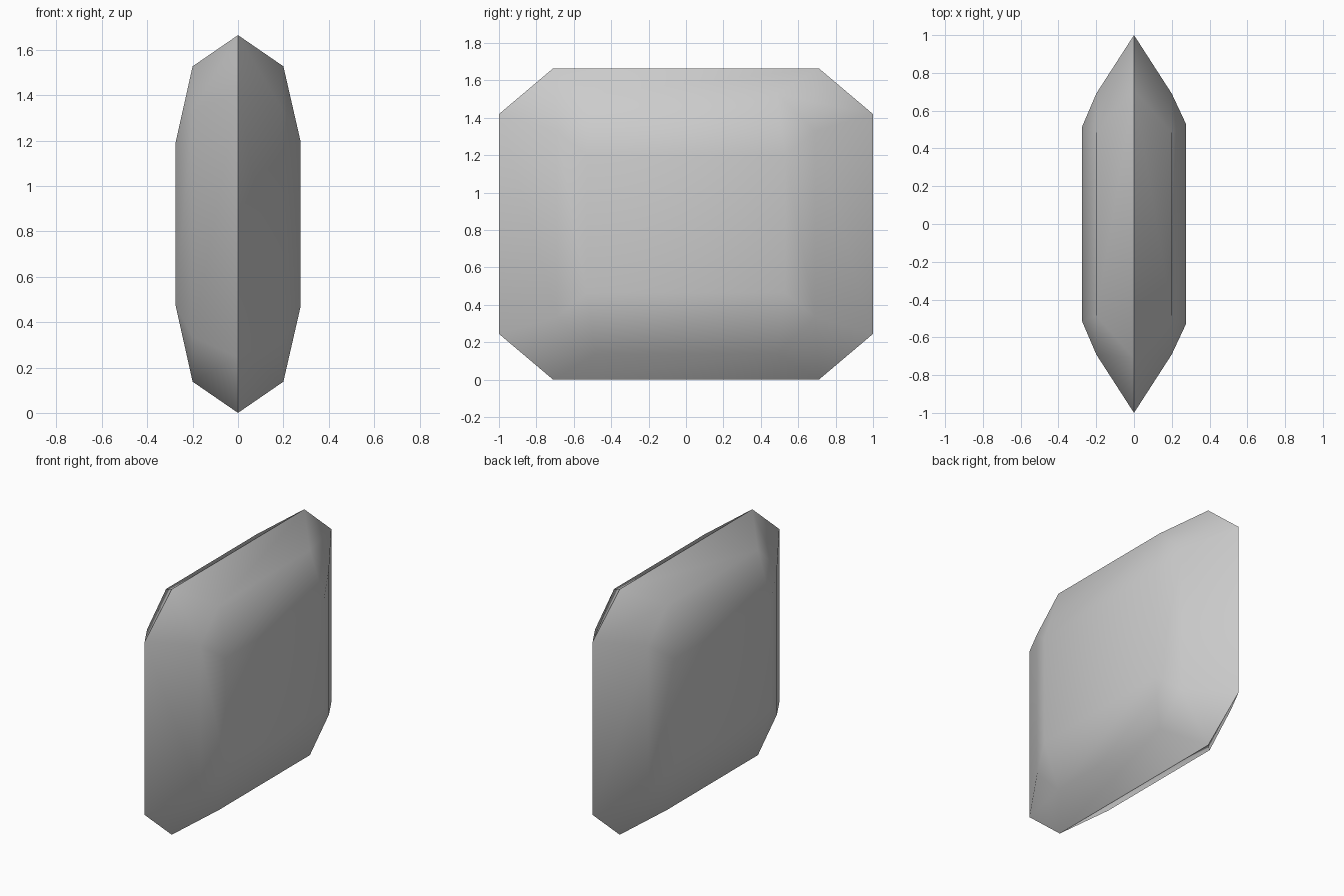
import bpy, bmesh

if "Cube" in bpy.data.objects:
    bpy.data.objects.remove(bpy.data.objects["Cube"])

MID = 0.8325  # height of the cushion centre


def ring(bm, x, hy, hz, cy, cz):
    """Chamfered rectangle in the y-z plane: half sizes and corner cuts."""
    pts = []
    for sy, sz in ((1, 1), (-1, 1), (-1, -1), (1, -1)):
        pair = [(sy * hy, sz * (hz - cz)), (sy * (hy - cy), sz * hz)]
        pts += pair if sy * sz > 0 else pair[::-1]
    return [bm.verts.new((x, y, MID + z)) for y, z in pts]


def bridge(bm, a, b):
    for i in range(8):
        j = (i + 1) % 8
        bm.faces.new((a[i], a[j], b[j], b[i]))


bm = bmesh.new()
# sharp seam shared by both halves
rim = ring(bm, 0, 1.0, 0.8325, 0.29, 0.245)
# each bulging side: shoulder ring, then flat panel
for side, py, pz in ((1, 0.53, 0.3675), (-1, 0.515, 0.3595)):
    shoulder = ring(bm, side * 0.2, 0.69, 0.695, 0.205, 0.198)
    panel = ring(bm, side * 0.275, py, pz, 0, 0)
    bridge(bm, rim, shoulder)
    bridge(bm, shoulder, panel)
    bm.faces.new(panel)

# merge the square panel corners and orient the faces
bmesh.ops.remove_doubles(bm, verts=bm.verts, dist=1e-4)
bmesh.ops.recalc_face_normals(bm, faces=bm.faces)
mesh = bpy.data.meshes.new("cushion")
bm.to_mesh(mesh)
bm.free()

cushion = bpy.data.objects.new("cushion", mesh)
bpy.context.collection.objects.link(cushion)
bpy.context.view_layer.objects.active = cushion
cushion.select_set(True)
# smooth faces, crisp seam
bpy.ops.object.shade_smooth_by_angle(angle=1.05)
